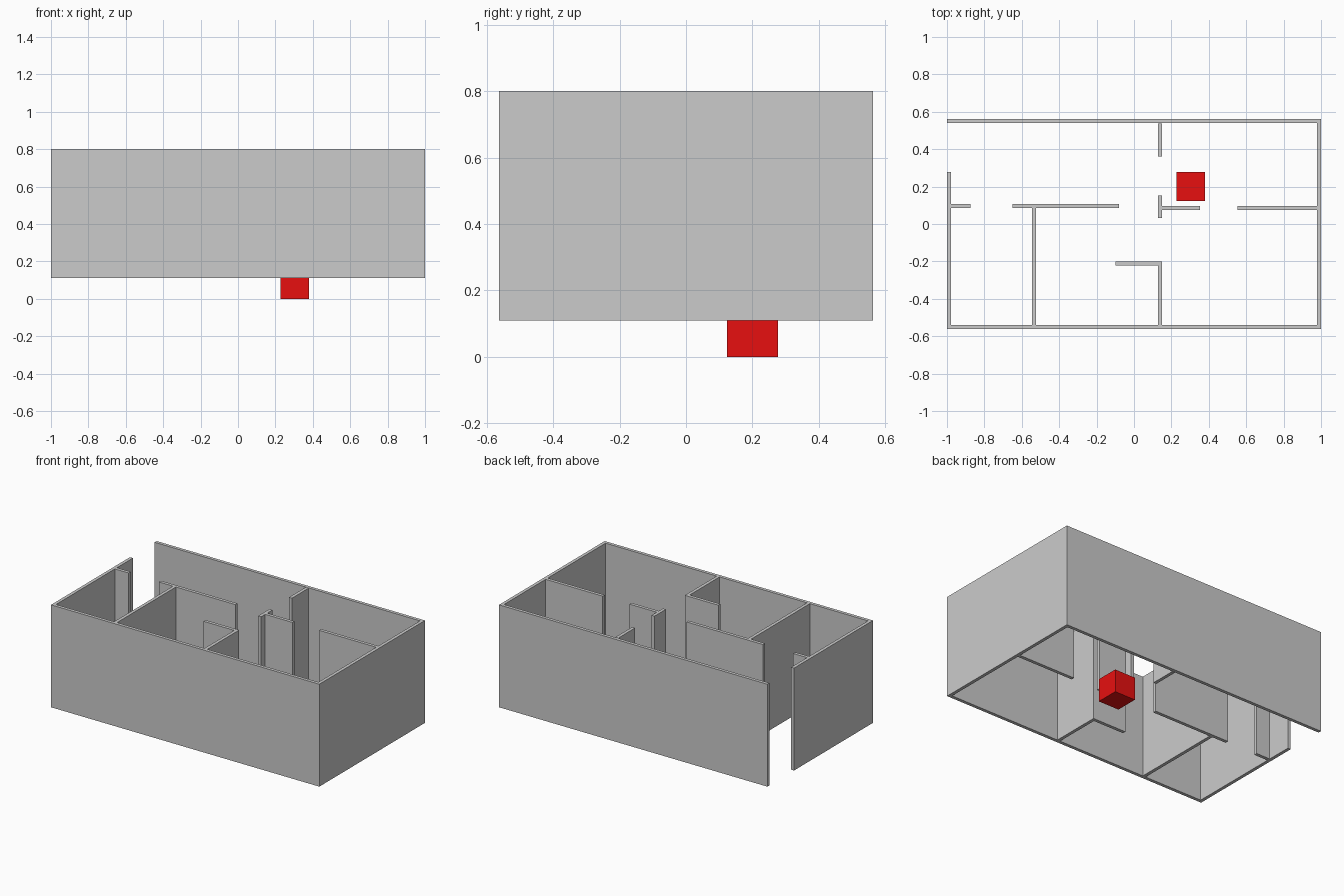
import bpy

if "Cube" in bpy.data.objects:
    bpy.data.objects.remove(bpy.data.objects["Cube"])

Z0, Z1 = 0.11, 0.80   # wall bottom and top
T = 0.022             # wall thickness
X, Y = 1.0, 0.5625    # outer half sizes


def box(name, x0, x1, y0, y1, z0=Z0, z1=Z1):
    bpy.ops.mesh.primitive_cube_add(
        size=1, location=((x0 + x1) / 2, (y0 + y1) / 2, (z0 + z1) / 2))
    ob = bpy.context.object
    ob.name = name
    ob.scale = (x1 - x0, y1 - y0, z1 - z0)
    bpy.ops.object.transform_apply(location=False, rotation=False, scale=True)
    return ob


def wall_x(name, x0, x1, y):
    return box(name, x0, x1, y - T / 2, y + T / 2)


def wall_y(name, x, y0, y1):
    return box(name, x - T / 2, x + T / 2, y0, y1)


# Outer shell, with the entrance gap in the left wall
wall_x("front_wall", -X, X, -Y + T / 2)
wall_x("back_wall", -X, X, Y - T / 2)
wall_y("right_wall", X - T / 2, -Y + T, Y - T)
wall_y("left_wall", -X + T / 2, -Y + T, 0.278)

# Left rooms
wall_x("left_door_stub", -X + T, -0.875, 0.097)
wall_x("left_room_wall", -0.65, -0.08, 0.097)
wall_y("left_room_divider", -0.534, -Y + T, 0.086)

# Middle room
wall_x("middle_room_wall", -0.10, 0.15, -0.212)
wall_y("middle_room_divider", 0.139, -Y + T, -0.223)

# Right rooms
wall_y("back_room_divider", 0.139, 0.36, 0.537)
wall_y("corridor_stub", 0.139, 0.032, 0.152)
wall_x("right_room_wall_inner", 0.15, 0.353, 0.086)
wall_x("right_room_wall_outer", 0.553, X - T, 0.086)

# Red marker cube
cube = box("red_cube", 0.226, 0.38, 0.123, 0.277, 0.0, 0.154)
red = bpy.data.materials.new("red")
red.diffuse_color = (0.8, 0.005, 0.005, 1)
red.use_nodes = True
red.node_tree.nodes["Principled BSDF"].inputs["Base Color"].default_value = red.diffuse_color
cube.data.materials.append(red)
